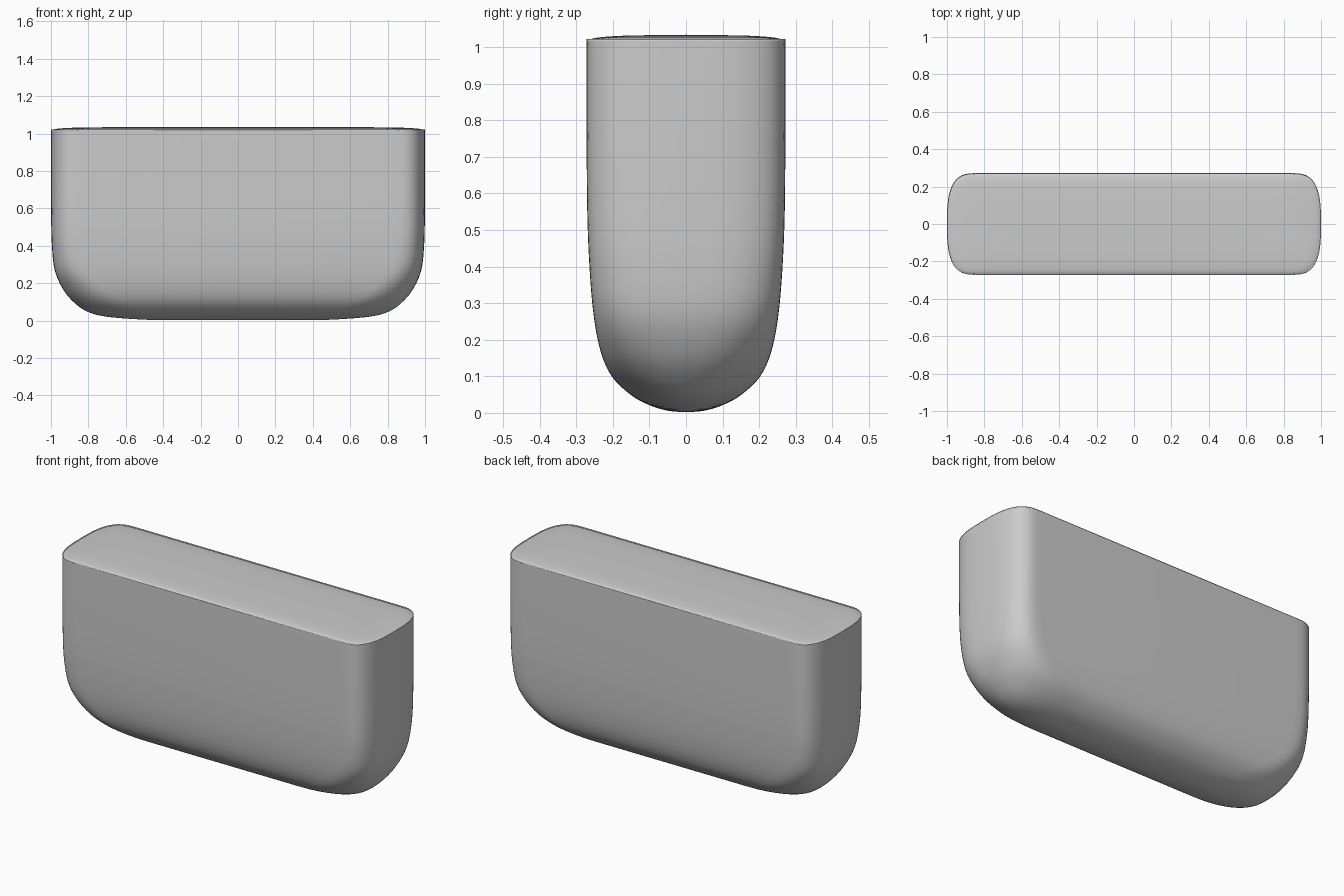
import bpy, bmesh, math

if "Cube" in bpy.data.objects:
    bpy.data.objects.remove(bpy.data.objects["Cube"])

# Profile stations: z, half width, half depth, end-rounding length, roundness exponent
STATIONS = [
    (0.002, 0.35, 0.000, 0.30, 2.0),
    (0.006, 0.52, 0.050, 0.32, 2.0),
    (0.022, 0.71, 0.102, 0.32, 2.1),
    (0.050, 0.81, 0.152, 0.30, 2.2),
    (0.100, 0.88, 0.203, 0.27, 2.3),
    (0.170, 0.937, 0.234, 0.23, 2.5),
    (0.270, 0.980, 0.253, 0.19, 2.8),
    (0.400, 0.995, 0.264, 0.17, 3.0),
    (0.550, 0.999, 0.270, 0.16, 3.0),
    (0.780, 1.000, 0.272, 0.16, 3.0),
    (1.000, 1.000, 0.272, 0.16, 3.0),
    (1.017, 0.996, 0.268, 0.16, 3.0),
    (1.026, 0.965, 0.243, 0.16, 3.0),
    (1.031, 0.89, 0.180, 0.14, 3.0),
    (1.033, 0.80, 0.090, 0.12, 3.0),
    (1.034, 0.70, 0.000, 0.10, 3.0),
]
STEPS, ARC = 5, 14


def smooth_stations(pts):
    """Catmull-Rom curve through the stations."""
    out = []
    for i in range(len(pts) - 1):
        a, b = pts[max(i - 1, 0)], pts[i]
        c, d = pts[i + 1], pts[min(i + 2, len(pts) - 1)]
        for k in range(STEPS):
            t = k / STEPS
            out.append([0.5 * (2 * q + (r - p) * t + (2 * p - 5 * q + 4 * r - s) * t * t
                               + (3 * q - p - 3 * r + s) * t ** 3)
                        for p, q, r, s in zip(a, b, c, d)])
    out.append(list(pts[-1]))
    return out


def outline(hx, hy, rx, n):
    """Long plan outline with rounded, slightly bulged ends."""
    hx, hy = min(hx, 1.0), min(max(hy, 0.0), 0.272)
    end = []
    for k in range(2 * ARC + 1):
        u = -math.pi / 2 + math.pi * k / (2 * ARC)
        c, s = max(math.cos(u), 0.0) if 0 < k < 2 * ARC else 0.0, math.sin(u)
        end.append((hx - rx + rx * c ** (2 / n),
                    hy * math.copysign(abs(s) ** (2 / n), s)))
    return end + [(-x, -y) for x, y in end]


# Body: lofted rings from the rounded keel to the shallow domed top
bm = bmesh.new()
rings = [[bm.verts.new((x, y, z)) for x, y in outline(hx, hy, rx, n)]
         for z, hx, hy, rx, n in smooth_stations(STATIONS)]
for lower, upper in zip(rings, rings[1:]):
    for i in range(len(lower)):
        j = (i + 1) % len(lower)
        bm.faces.new((lower[i], lower[j], upper[j], upper[i]))

# Close the two ridge lines where the end rings collapse
for ring in (rings[0], rings[-1]):
    m = 2 * ARC + 1
    targets = {}
    for start in (0, m):
        for k in range(ARC):
            targets[ring[start + 2 * ARC - k]] = ring[start + k]
    bmesh.ops.weld_verts(bm, targetmap=targets)
bmesh.ops.remove_doubles(bm, verts=bm.verts, dist=0.00005)
edges = [e for e in bm.edges if e.is_boundary]
if edges:
    bmesh.ops.holes_fill(bm, edges=edges)
bmesh.ops.recalc_face_normals(bm, faces=bm.faces)
for f in bm.faces:
    f.smooth = True

mesh = bpy.data.meshes.new("rounded_body")
bm.to_mesh(mesh)
bm.free()
body = bpy.data.objects.new("rounded_body", mesh)
bpy.context.collection.objects.link(body)
